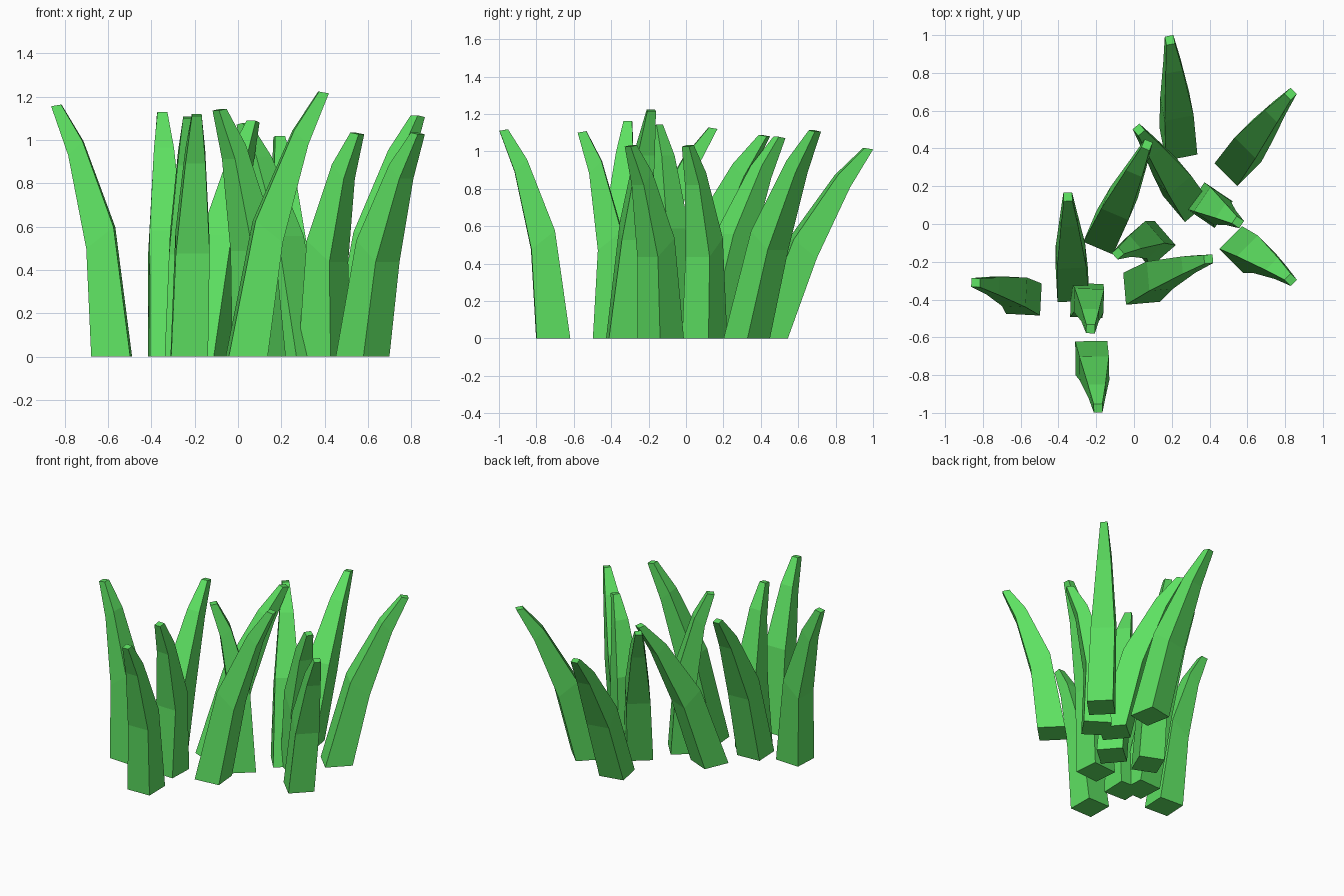
import bpy, bmesh, math
from mathutils import Vector

cube = bpy.data.objects.get("Cube")
if cube:
    bpy.data.objects.remove(cube, do_unlink=True)

# Single leaf green
green = bpy.data.materials.new("leaf_green")
green.use_nodes = True
colour = (0.11, 0.75, 0.12, 1)
green.diffuse_color = colour
green.node_tree.nodes["Principled BSDF"].inputs["Base Color"].default_value = colour

# Blade rings: height fraction, bend, half depth, half width, rise of the inner edge
RINGS = [(0, 0, 0.09, 0.085, 0),
         (0.47, 0.05, 0.063, 0.078, 0.05),
         (0.825, 0.165, 0.033, 0.046, 0.033),
         (0.995, 0.255, 0.023, 0.023, 0.004)]


def grass_blade(name, base, tip, heading):
    """Four-sided blade that bends along its heading and leans to its tip."""
    angle = math.radians(heading)
    ahead = Vector((math.cos(angle), math.sin(angle), 0))
    side = Vector((-ahead.y, ahead.x, 0))
    root, end = Vector((*base, 0)), Vector(tip)
    lean = end - root - ahead * RINGS[-1][1]
    bm = bmesh.new()
    loops = []
    for t, bend, depth, width, rise in RINGS:
        centre = root + lean * t + ahead * bend
        loops.append([bm.verts.new(centre + ahead * depth * d + side * width * s
                                   - Vector((0, 0, rise * d)))
                      for d, s in ((1, -1), (1, 1), (-1, 1), (-1, -1))])
    for low, high in zip(loops, loops[1:]):
        for i in range(4):
            j = (i + 1) % 4
            bm.faces.new((low[i], low[j], high[j], high[i]))
    bm.faces.new(loops[0][::-1])
    bm.faces.new(loops[-1])
    bmesh.ops.recalc_face_normals(bm, faces=bm.faces)
    mesh = bpy.data.meshes.new(name)
    bm.to_mesh(mesh)
    bm.free()
    mesh.materials.append(green)
    bpy.context.collection.objects.link(bpy.data.objects.new(name, mesh))


# Base centre, tip and heading of every blade
BLADES = [((0.235, 0.44), (0.19, 0.975, 1.02), 101),
          ((0.55, 0.325), (0.83, 0.69, 1.115), 45),
          ((0.277, 0.134), (0.025, 0.50, 1.08), 130),
          ((-0.155, -0.045), (0.07, 0.42, 1.09), 67),
          ((0.40, 0.10), (0.55, 0.01, 1.035), -34),
          ((0.575, -0.135), (0.83, -0.295, 1.035), -45),
          ((0.04, -0.335), (0.395, -0.185, 1.225), 5),
          ((0.097, -0.107), (-0.085, -0.155, 1.145), 221),
          ((-0.325, -0.32), (-0.35, 0.145, 1.13), 93),
          ((-0.25, -0.405), (-0.23, -0.555, 1.11), 268),
          ((-0.225, -0.71), (-0.19, -0.975, 1.12), 271),
          ((-0.583, -0.395), (-0.838, -0.31, 1.165), 177)]

for number, blade in enumerate(BLADES, 1):
    grass_blade(f"grass_blade_{number}", *blade)
